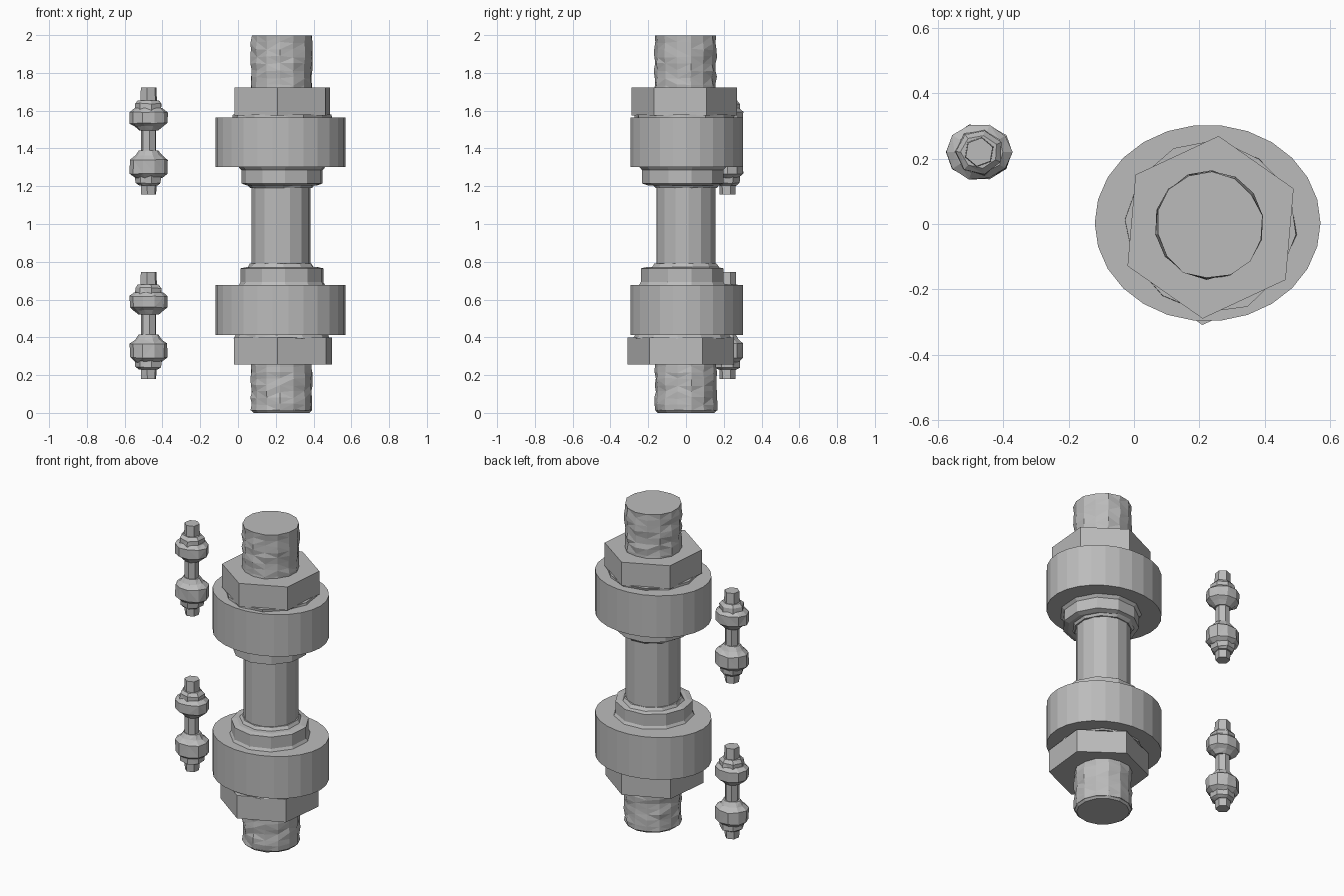
import bpy, bmesh, math, random
from math import cos, sin, radians, pi

random.seed(4)
cube = bpy.data.objects.get("Cube")
if cube:
    bpy.data.objects.remove(cube, do_unlink=True)

steel = bpy.data.materials.new("plain grey steel")
steel.use_nodes = True
GREY = (0.5, 0.5, 0.5, 1)
steel.diffuse_color = GREY
steel.node_tree.nodes["Principled BSDF"].inputs["Base Color"].default_value = GREY


def lathe(name, centre, profile, sides, phase=0, squash=1, rough=0):
    """Capped turned part; profile is (radius, z) from bottom to top."""
    bm = bmesh.new()
    rings = []
    for i, (r, z) in enumerate(profile):
        inner = 0 < i < len(profile) - 1
        ring = []
        for k in range(sides):
            a = radians(phase) + 2 * pi * k / sides
            rr = r + random.uniform(-rough, rough)
            dz = random.uniform(-rough, rough) if inner else 0
            ring.append(bm.verts.new((centre[0] + rr * cos(a),
                                      centre[1] + rr * sin(a) * squash, z + dz)))
        rings.append(ring)
    for low, high in zip(rings, rings[1:]):
        for k in range(sides):
            n = (k + 1) % sides
            bm.faces.new((low[k], low[n], high[n], high[k]))
    bm.faces.new(rings[0][::-1])
    bm.faces.new(rings[-1])
    if rough:
        bmesh.ops.triangulate(bm, faces=[f for f in bm.faces if len(f.verts) == 4])
    mesh = bpy.data.meshes.new(name)
    bm.to_mesh(mesh)
    bm.free()
    mesh.materials.append(steel)
    obj = bpy.data.objects.new(name, mesh)
    bpy.context.collection.objects.link(obj)
    return obj


def worn_end(name, centre, z0, z1, r, rows):
    """Rough, worn threaded rod end."""
    profile = [(r, z0 + (z1 - z0) * i / rows) for i in range(rows + 1)]
    return lathe(name, centre, profile, 14, 10, 1, 0.005)


# Large bolt: shank and the two worn ends
AXIS = (0.228, 0)
lathe("large_shank", AXIS, [(0.157, 0.6), (0.157, 1.4)], 14, 5)
worn_end("large_upper_end", (0.23, -0.003), 1.7, 1.998, 0.163, 8)
lower = worn_end("large_lower_end", (0.23, 0), 0.012, 0.28, 0.163, 8)
lathe("large_lower_tip", (0.23, 0), [(0.15, 0), (0.163, 0.014)], 14, 10)

# Large washers
for name, z0, z1 in (("lower", 0.412, 0.676), ("upper", 1.302, 1.565)):
    lathe(name + "_washer", (0.225, 0.003), [(0.345, z0), (0.345, z1)], 26, 0, 0.87)

# Hexagonal nuts with a worn seat against each washer
lathe("upper_nut", (0.234, -0.01), [(0.28, 1.575), (0.28, 1.722)], 6, 25)
lathe("upper_nut_seat", (0.234, -0.01), [(0.262, 1.55), (0.262, 1.58)], 12, 25, 1, 0.008)
lathe("lower_nut", (0.238, -0.027), [(0.283, 0.256), (0.283, 0.4)], 6, 24)
lathe("lower_nut_seat", (0.238, -0.02), [(0.255, 0.395), (0.245, 0.42)], 12, 24, 1, 0.008)

# Inner collars, each with a small flange next to the shank
lathe("lower_collar", (0.235, -0.018),
      [(0.235, 0.67), (0.222, 0.692), (0.222, 0.765), (0.19, 0.772)], 11, 12)
lathe("lower_flange", AXIS, [(0.185, 0.76), (0.165, 0.79)], 11, 12, 1, 0.004)
lathe("upper_collar", (0.235, -0.015),
      [(0.19, 1.205), (0.218, 1.215), (0.218, 1.285), (0.24, 1.31)], 11, 12)
lathe("upper_flange", AXIS, [(0.165, 1.19), (0.185, 1.215)], 11, 12, 1, 0.004)

# Two small bolts, the same parts at two heights
SMALL = (-0.473, 0.22)
for label, base in (("upper", 1.155), ("lower", 0.18)):
    def part(name, profile, sides, phase=0, squash=1, rough=0):
        lathe(f"{label}_small_{name}", SMALL,
              [(r, base + z) for r, z in profile], sides, phase, squash, rough)

    part("stud_bottom", [(0.042, 0), (0.046, 0.09)], 6, 20)
    part("stud_top", [(0.047, 0.48), (0.044, 0.567)], 6, 20)
    part("shank", [(0.042, 0.18), (0.042, 0.4)], 7, 20)
    part("lower_nut", [(0.052, 0.05), (0.07, 0.062), (0.074, 0.11)], 7, 25, 0.95, 0.004)
    part("lower_washer", [(0.068, 0.088), (0.1, 0.112), (0.1, 0.185), (0.07, 0.208),
                          (0.052, 0.235)], 10, 0, 0.86, 0.003)
    part("upper_washer", [(0.052, 0.34), (0.075, 0.362), (0.1, 0.378), (0.1, 0.438),
                          (0.075, 0.458)], 10, 0, 0.86, 0.003)
    part("upper_nut", [(0.075, 0.44), (0.072, 0.482), (0.055, 0.5)], 7, 25, 0.95, 0.004)
